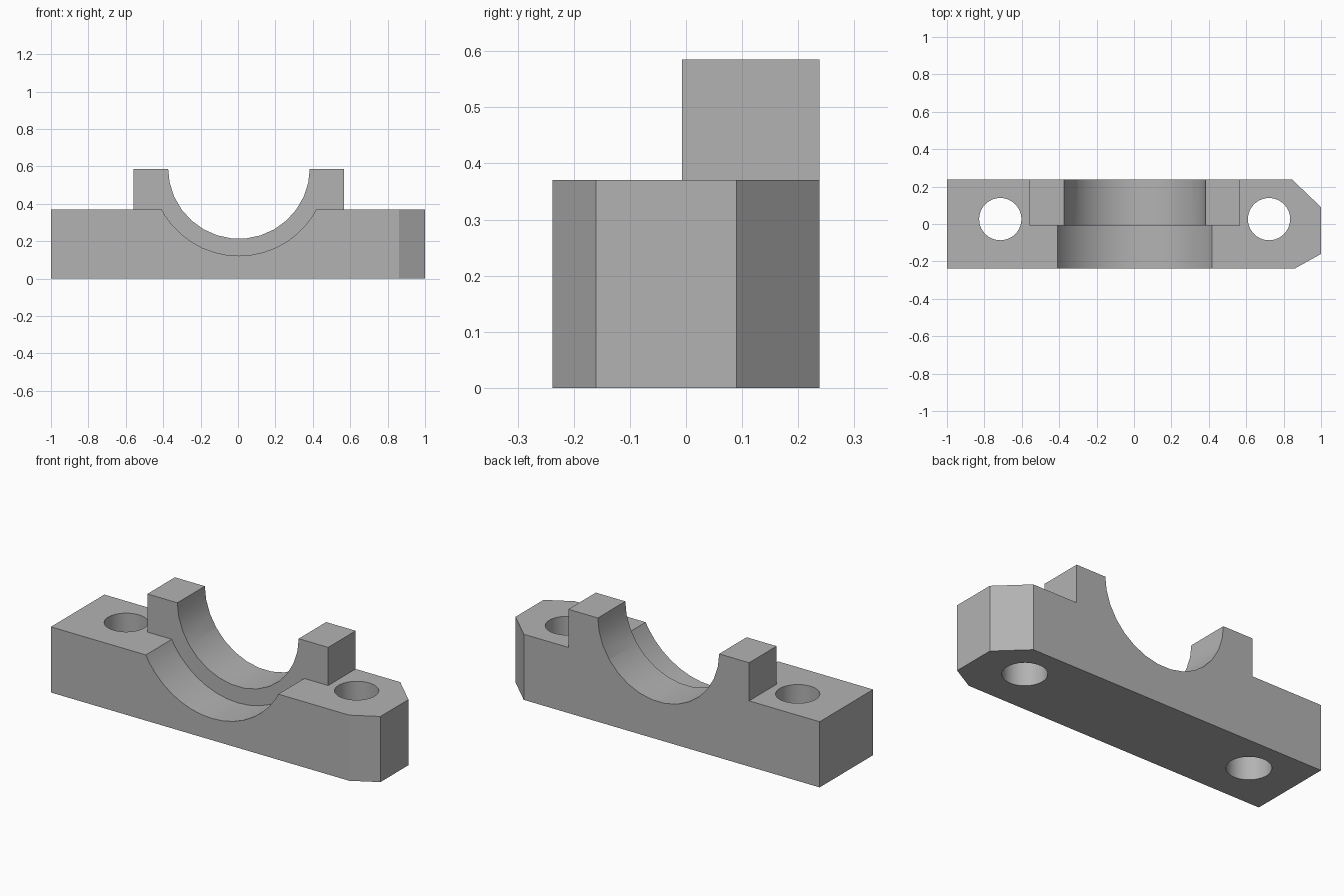
import bpy, bmesh, math
from mathutils import Vector

cube = bpy.data.objects.get("Cube")
if cube:
    bpy.data.objects.remove(cube, do_unlink=True)

metal = bpy.data.materials.new("plain grey")
metal.use_nodes = True
colour = (0.45, 0.45, 0.45, 1)
metal.diffuse_color = colour
metal.node_tree.nodes["Principled BSDF"].inputs["Base Color"].default_value = colour


def prism(name, outline, direction):
    """Extrude a closed 3D outline along a direction."""
    bm = bmesh.new()
    face = bm.faces.new([bm.verts.new(p) for p in outline])
    grown = bmesh.ops.extrude_face_region(bm, geom=[face])["geom"]
    moved = [v for v in grown if isinstance(v, bmesh.types.BMVert)]
    bmesh.ops.translate(bm, verts=moved, vec=Vector(direction))
    bmesh.ops.recalc_face_normals(bm, faces=bm.faces)
    mesh = bpy.data.meshes.new(name)
    bm.to_mesh(mesh)
    bm.free()
    mesh.materials.append(metal)
    obj = bpy.data.objects.new(name, mesh)
    bpy.context.collection.objects.link(obj)
    return obj


def circle(radius, sides):
    steps = [2 * math.pi * i / sides for i in range(sides)]
    return [(radius * math.cos(a), radius * math.sin(a)) for a in steps]


def combine(target, tool, operation):
    mod = target.modifiers.new(tool.name, "BOOLEAN")
    mod.operation = operation
    mod.solver = "EXACT"
    mod.object = tool
    bpy.context.view_layer.objects.active = target
    bpy.ops.object.modifier_apply(modifier=mod.name)
    bpy.data.objects.remove(tool, do_unlink=True)


DEPTH, STEP_Y, BASE_TOP, TOP = 0.238, -0.007, 0.37, 0.585
AXIS_X, AXIS_Z = 0.005, 0.592

# Base block with two clipped corners on one end
footprint = [(-1, -DEPTH), (0.86, -DEPTH), (1, -0.16), (1, 0.09),
             (0.845, DEPTH), (-1, DEPTH)]
body = prism("bearing_saddle", [(x, y, 0) for x, y in footprint], (0, 0, BASE_TOP))

# Raised shoulder along the back half
shoulder = [(-0.56, 0.1), (0.567, 0.1), (0.567, TOP), (-0.56, TOP)]
combine(body, prism("shoulder", [(x, STEP_Y, z) for x, z in shoulder],
                    (0, DEPTH - STEP_Y, 0)), "UNION")

# Stepped half-round saddle: wide in front, narrow through the back
for name, radius, sides, start, end in (
        ("narrow_bore", 0.379, 30, -0.5, 0.5),
        ("wide_bore", 0.47, 44, -0.5, STEP_Y)):
    ring = [(AXIS_X + a, start, AXIS_Z + b) for a, b in circle(radius, sides)]
    combine(body, prism(name, ring, (0, end - start, 0)), "DIFFERENCE")

# Bolt holes
for x in (-0.715, 0.722):
    ring = [(x + a, 0.026 + b, -0.2) for a, b in circle(0.113, 40)]
    combine(body, prism("bolt_hole", ring, (0, 0, 1)), "DIFFERENCE")

# Smooth bores with crisp edges
bpy.ops.object.select_all(action="DESELECT")
body.select_set(True)
bpy.context.view_layer.objects.active = body
bpy.ops.object.shade_smooth_by_angle(angle=math.radians(25))
